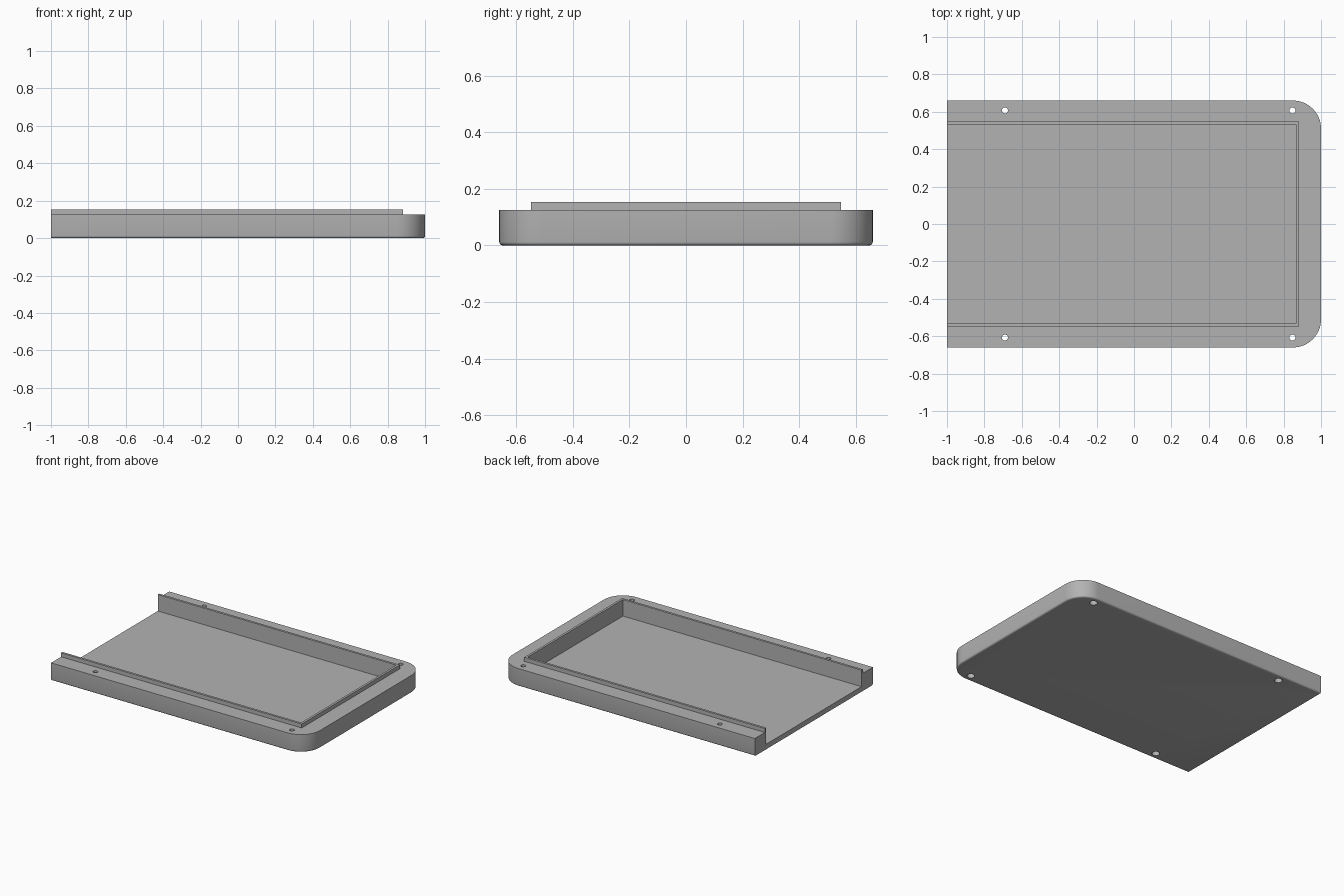
import bpy, bmesh
from math import sin, cos, pi

cube = bpy.data.objects.get("Cube")
if cube:
    bpy.data.objects.remove(cube, do_unlink=True)

HALF_X, HALF_Y = 1.0, 0.66
CORNER, FILLET = 0.15, 0.012
FLOOR_Z, RIM_Z, LIP_Z = 0.036, 0.125, 0.153
CAVITY_X, CAVITY_Y, LIP = 0.866, 0.532, 0.016

grey = bpy.data.materials.new("plain_grey")
grey.use_nodes = True
colour = (0.45, 0.45, 0.45, 1)
grey.diffuse_color = colour
grey.node_tree.nodes["Principled BSDF"].inputs["Base Color"].default_value = colour


def loft(name, rings):
    """Closed solid through matching rings of points, listed bottom to top."""
    bm = bmesh.new()
    loops = [[bm.verts.new(p) for p in ring] for ring in rings]
    n = len(loops[0])
    for low, high in zip(loops, loops[1:]):
        for i in range(n):
            j = (i + 1) % n
            bm.faces.new((low[i], low[j], high[j], high[i]))
    bm.faces.new(loops[0][::-1])
    bm.faces.new(loops[-1])
    bmesh.ops.recalc_face_normals(bm, faces=bm.faces)
    mesh = bpy.data.meshes.new(name)
    bm.to_mesh(mesh)
    bm.free()
    mesh.materials.append(grey)
    obj = bpy.data.objects.new(name, mesh)
    bpy.context.collection.objects.link(obj)
    return obj


def box(name, x0, x1, half_y, z0, z1):
    plan = [(x0, -half_y), (x1, -half_y), (x1, half_y), (x0, half_y)]
    return loft(name, [[(x, y, z) for x, y in plan] for z in (z0, z1)])


def circle(x, y, z, r, sides=32):
    return [(x + r * cos(2 * pi * i / sides), y + r * sin(2 * pi * i / sides), z)
            for i in range(sides)]


def outline(inset, z, steps=16):
    """Tray plan: square open end, two rounded corners at the closed end."""
    r = CORNER - inset
    cx, cy = HALF_X - CORNER, HALF_Y - CORNER
    pts = [(-HALF_X, HALF_Y - inset, z), (-HALF_X, inset - HALF_Y, z)]
    for side, start in ((-1, -pi / 2), (1, 0)):
        for i in range(steps + 1):
            a = start + pi / 2 * i / steps
            pts.append((cx + r * cos(a), side * cy + r * sin(a), z))
    return pts


def combine(target, tool, operation):
    mod = target.modifiers.new(operation.lower(), "BOOLEAN")
    mod.operation, mod.solver, mod.object = operation, "EXACT", tool
    bpy.context.view_layer.objects.active = target
    bpy.ops.object.modifier_apply(modifier=mod.name)
    bpy.data.objects.remove(tool, do_unlink=True)


# Tray block with a rounded bottom edge
angles = [pi / 2 * i / 4 for i in range(5)]
rings = [outline(FILLET * (1 - sin(a)), FILLET * (1 - cos(a))) for a in angles]
tray = loft("half_case_tray", rings + [outline(0, RIM_Z)])

# Raised lip, then the cavity open at one end
lip = box("lip_block", -HALF_X, CAVITY_X + LIP, CAVITY_Y + LIP, FLOOR_Z + 0.02, LIP_Z)
combine(tray, lip, "UNION")
cavity = box("cavity_cutter", -HALF_X - 0.1, CAVITY_X, CAVITY_Y, FLOOR_Z, LIP_Z + 0.1)
combine(tray, cavity, "DIFFERENCE")

# Screw holes, wider underneath for the heads
for x in (-0.69, 0.847):
    for y in (-0.607, 0.607):
        levels = [(-0.05, 0.025), (0.06, 0.025), (0.06, 0.016), (0.2, 0.016)]
        screw = loft("screw_cutter", [circle(x, y, z, r) for z, r in levels])
        combine(tray, screw, "DIFFERENCE")

bpy.ops.object.select_all(action="DESELECT")
tray.select_set(True)
bpy.context.view_layer.objects.active = tray
bpy.ops.object.shade_smooth_by_angle(angle=pi / 6)
